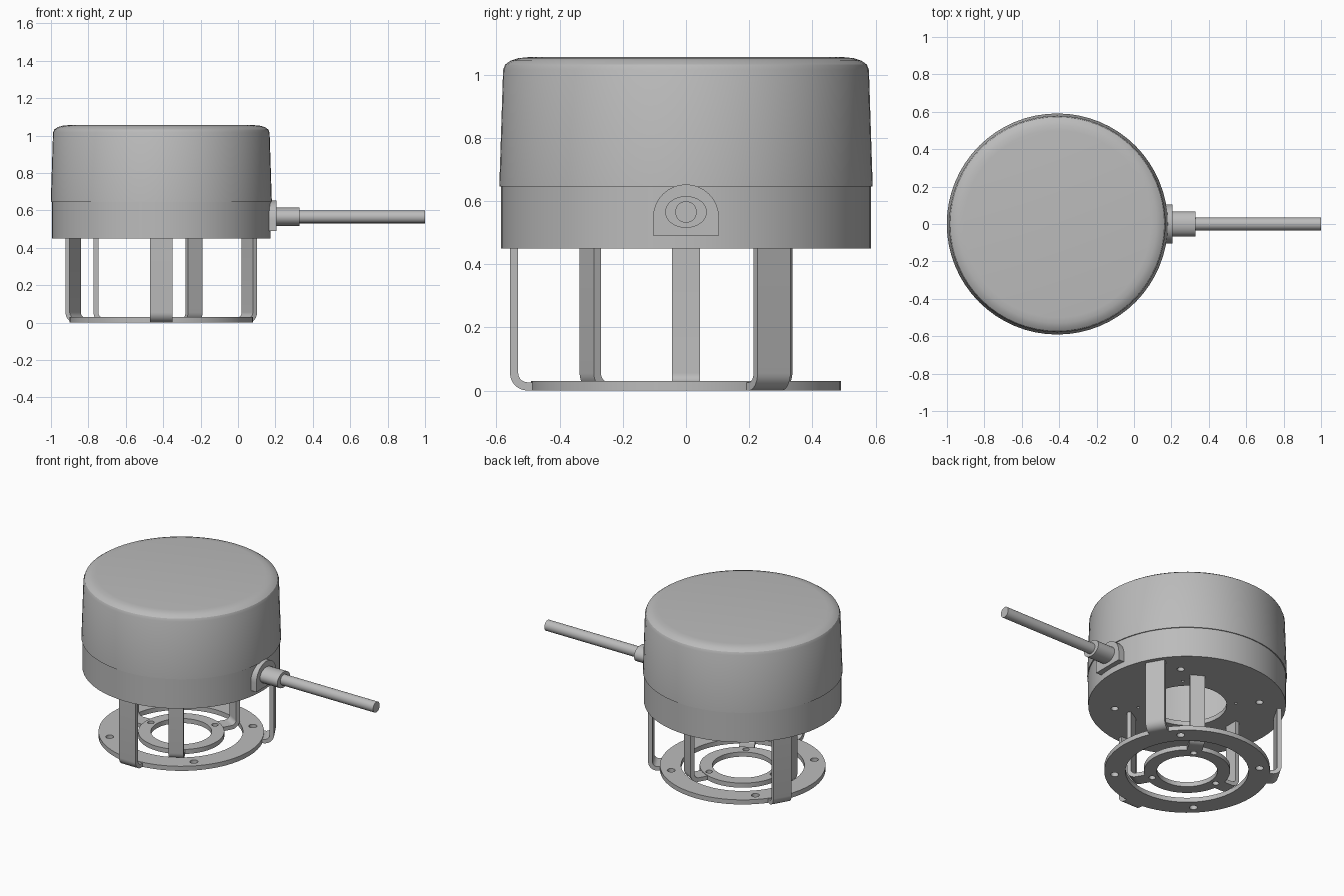
import bpy, bmesh
from math import sin, cos, pi, radians
from mathutils import Matrix, Vector

cube = bpy.data.objects.get("Cube")
if cube:
    bpy.data.objects.remove(cube)

grey = bpy.data.materials.new("satin grey")
grey.use_nodes = True
COLOUR = (0.5, 0.5, 0.5, 1)
grey.diffuse_color = COLOUR
grey.node_tree.nodes["Principled BSDF"].inputs["Base Color"].default_value = COLOUR

AXIS = Vector((-0.41, 0, 0))       # centre line of the housing
CABLE_Z = 0.565


def finish(name, mesh, matrix):
    mesh.transform(matrix)
    mesh.materials.clear()
    mesh.materials.append(grey)
    obj = bpy.data.objects.new(name, mesh)
    bpy.context.collection.objects.link(obj)
    bpy.ops.object.select_all(action='DESELECT')
    obj.select_set(True)
    bpy.context.view_layer.objects.active = obj
    bpy.ops.object.shade_smooth_by_angle(angle=radians(32))
    return obj


def oval(rx, ry=None, cx=0, cy=0, n=64, start=0, sweep=2 * pi):
    ry = ry or rx
    return [(cx + rx * cos(start + sweep * i / n), cy + ry * sin(start + sweep * i / n))
            for i in range(n)]


def bolt_holes(count, pitch, radius, first):
    angles = [first + 2 * pi * i / count for i in range(count)]
    return [oval(radius, None, pitch * cos(a), pitch * sin(a), 16) for a in angles]


def plate(name, loops, depth, matrix):
    """Flat outline with holes, extruded from 0 to depth along local z."""
    curve = bpy.data.curves.new(name, 'CURVE')
    curve.dimensions = '2D'
    curve.fill_mode = 'BOTH'
    curve.extrude = depth / 2
    for loop in loops:
        spline = curve.splines.new('POLY')
        spline.points.add(len(loop) - 1)
        for point, (x, y) in zip(spline.points, loop):
            point.co = (x, y, 0, 1)
        spline.use_cyclic_u = True
    temp = bpy.data.objects.new(name + " outline", curve)
    bpy.context.collection.objects.link(temp)
    graph = bpy.context.evaluated_depsgraph_get()
    mesh = bpy.data.meshes.new_from_object(temp.evaluated_get(graph))
    bpy.data.objects.remove(temp)
    bm = bmesh.new()
    bm.from_mesh(mesh)
    bmesh.ops.remove_doubles(bm, verts=bm.verts, dist=1e-5)
    bmesh.ops.recalc_face_normals(bm, faces=bm.faces)
    bm.to_mesh(mesh)
    bm.free()
    return finish(name, mesh, matrix @ Matrix.Translation((0, 0, depth / 2)))


def lathe(name, profile, closed):
    """Spin an (r, z) profile round the housing axis."""
    bm = bmesh.new()
    verts = [bm.verts.new((r, 0, z)) for r, z in profile]
    edges = [bm.edges.new(pair) for pair in zip(verts, verts[1:])]
    if closed:
        edges.append(bm.edges.new((verts[-1], verts[0])))
    bmesh.ops.spin(bm, geom=verts + edges, cent=(0, 0, 0), axis=(0, 0, 1),
                   angle=2 * pi, steps=64, use_merge=True)
    bmesh.ops.remove_doubles(bm, verts=bm.verts, dist=1e-5)
    bmesh.ops.recalc_face_normals(bm, faces=bm.faces)
    mesh = bpy.data.meshes.new(name)
    bm.to_mesh(mesh)
    bm.free()
    return finish(name, mesh, Matrix.Translation(AXIS))


# Housing: rounded cap, lower wall and drilled floor
lathe("cap", [(0, 1.055), (0.5, 1.055), (0.53, 1.052), (0.555, 1.044), (0.572, 1.032),
              (0.579, 1.015), (0.591, 0.645), (0.575, 0.645), (0.56, 1.02), (0, 1.02)], False)
lathe("lower_wall", [(0.585, 0.48), (0.585, 0.65), (0.57, 0.65), (0.57, 0.48)], True)
plate("floor_plate", [oval(0.585), oval(0.235)] + bolt_holes(4, 0.43, 0.022, pi / 4)
      + bolt_holes(4, 0.29, 0.009, pi / 4), 0.03, Matrix.Translation(AXIS + Vector((0, 0, 0.45))))

# Mounting rings
plate("outer_ring", [oval(0.49), oval(0.365)] + bolt_holes(4, 0.43, 0.024, pi / 4),
      0.03, Matrix.Translation(AXIS))
plate("inner_ring", [oval(0.255), oval(0.18)] + bolt_holes(3, 0.22, 0.02, pi / 3),
      0.03, Matrix.Translation(AXIS))


# Bent strip legs
def leg(name, degrees, inner, outer, width, thick=0.026, bend=0.055):
    centre = dict(cx=outer - bend, cy=bend, n=8)
    outside = oval(bend, start=-pi / 2, sweep=pi / 2, **centre)
    inside = oval(bend - thick, start=0, sweep=-pi / 2, **centre)
    outline = ([(inner, 0)] + outside + [(outer, bend), (outer, 0.455), (outer - thick, 0.455)]
               + inside + [(outer - bend, thick), (inner, thick)])
    place = (Matrix.Translation(AXIS) @ Matrix.Rotation(radians(degrees), 4, 'Z')
             @ Matrix.Translation((0, width / 2, 0)) @ Matrix.Rotation(pi / 2, 4, 'X'))
    plate(name, [outline], width, place)


for i in range(3):
    leg(f"outer_leg_{i + 1}", 30 + 120 * i, 0.483, 0.557, 0.12)
    leg(f"inner_leg_{i + 1}", 60 + 120 * i, 0.249, 0.363, 0.09)


# Cable entry: arched plate, oval hub and cable, all facing +x
def sideways(x):
    return Matrix(((0, 0, 1, x), (1, 0, 0, 0), (0, 1, 0, CABLE_Z), (0, 0, 0, 1)))


arch = oval(0.104, 0.104, 0, -0.017, 32, 0, pi) + [(-0.104, -0.017), (-0.104, -0.075), (0.104, -0.075)]
plate("cable_entry_plate", [arch], 0.055, sideways(0.15))
plate("cable_hub", [oval(0.066, 0.05, n=48)], 0.135, sideways(0.195))
plate("cable", [oval(0.034, n=32)], 0.68, sideways(0.32))
